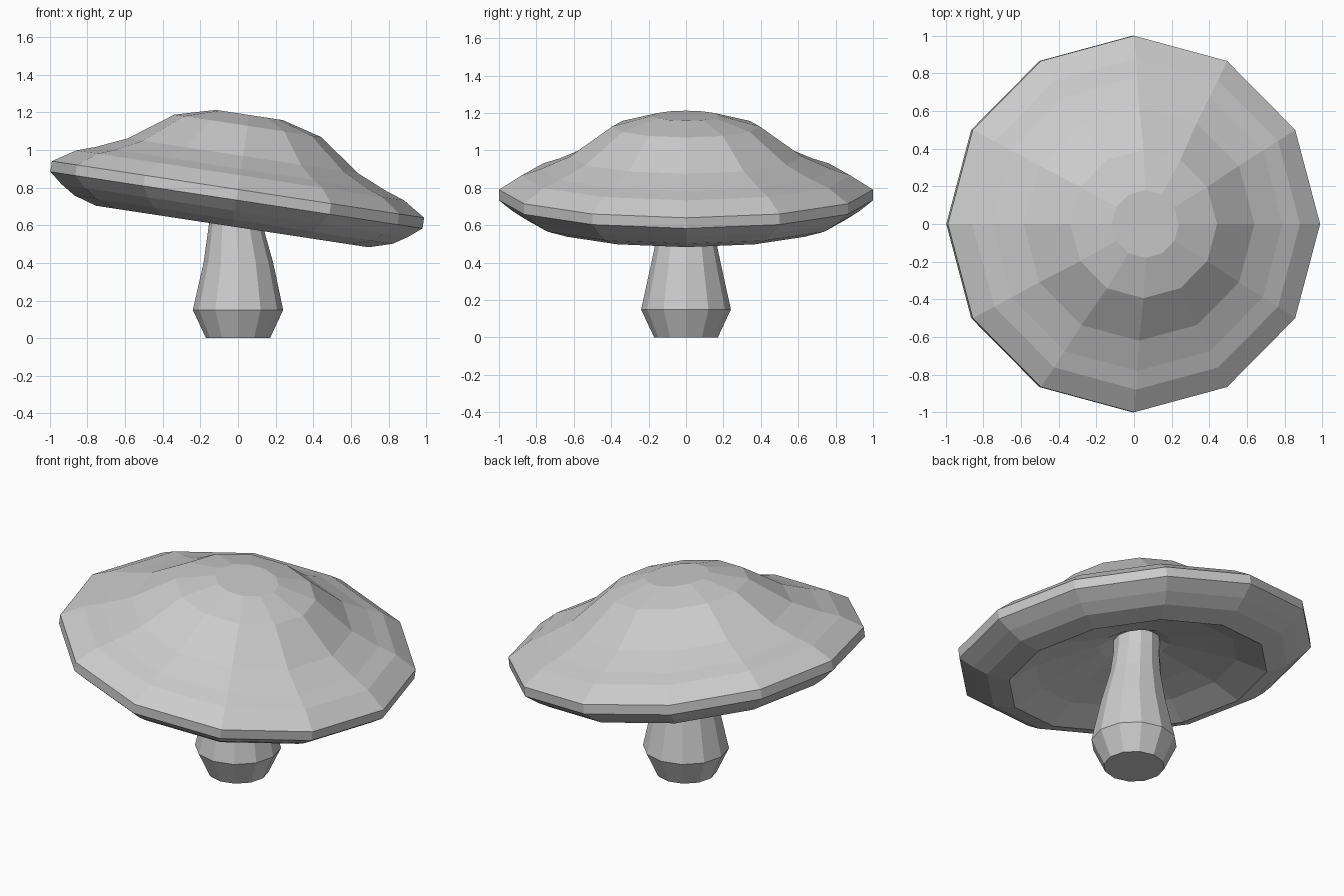
import bpy, bmesh
from math import cos, sin, tau, radians
from mathutils import Matrix, Vector

SIDES = 12

if "Cube" in bpy.data.objects:
    bpy.data.objects.remove(bpy.data.objects["Cube"])

grey = bpy.data.materials.new("plain_grey")
grey.use_nodes = True
grey.diffuse_color = (0.6, 0.6, 0.6, 1)
grey.node_tree.nodes["Principled BSDF"].inputs["Base Color"].default_value = (0.6, 0.6, 0.6, 1)


def lathe(name, rings, cap_start=False, cap_end=False):
    """Stack flat-shaded rings given as (radius, height, x offset)."""
    bm = bmesh.new()
    loops = [[bm.verts.new((r * cos(tau * i / SIDES) + dx, r * sin(tau * i / SIDES), z))
              for i in range(SIDES)] for r, z, dx in rings]
    for a, b in zip(loops, loops[1:]):
        for i in range(SIDES):
            j = (i + 1) % SIDES
            bm.faces.new((a[i], a[j], b[j], b[i]))
    if cap_start:
        bm.faces.new(loops[0][::-1])
    if cap_end:
        bm.faces.new(loops[-1])
    bmesh.ops.recalc_face_normals(bm, faces=bm.faces)
    mesh = bpy.data.meshes.new(name)
    bm.to_mesh(mesh)
    bm.free()
    mesh.materials.append(grey)
    obj = bpy.data.objects.new(name, mesh)
    bpy.context.collection.objects.link(obj)
    return obj


# Stem: tapered foot, swollen base, narrowing and leaning slightly at the top
lathe("stem", [(0.17, 0, 0), (0.24, 0.15, 0), (0.185, 0.4, 0.002),
               (0.143, 0.6, -0.012), (0.13, 0.74, -0.02), (0.13, 0.84, -0.02)],
      cap_start=True, cap_end=True)

# Cap: hollow gill side, rounded lip, rim band and bell-shaped crown, tilted to the left
cap_profile = [(0.12, 0.03), (0.2, -0.01), (0.41, -0.07), (0.57, -0.12), (0.733, -0.199),
               (0.855, -0.162), (0.93, -0.114), (1.0, -0.057), (1.0, 0.0),
               (0.88, 0.076), (0.78, 0.11), (0.62, 0.18), (0.394, 0.342), (0.18, 0.40)]
cap = lathe("cap", [(r, z, 0) for r, z in cap_profile], cap_start=True, cap_end=True)
cap.data.transform(Matrix.Translation((0, 0, 0.79)) @ Matrix.Rotation(radians(8.65), 4, "Y"))
